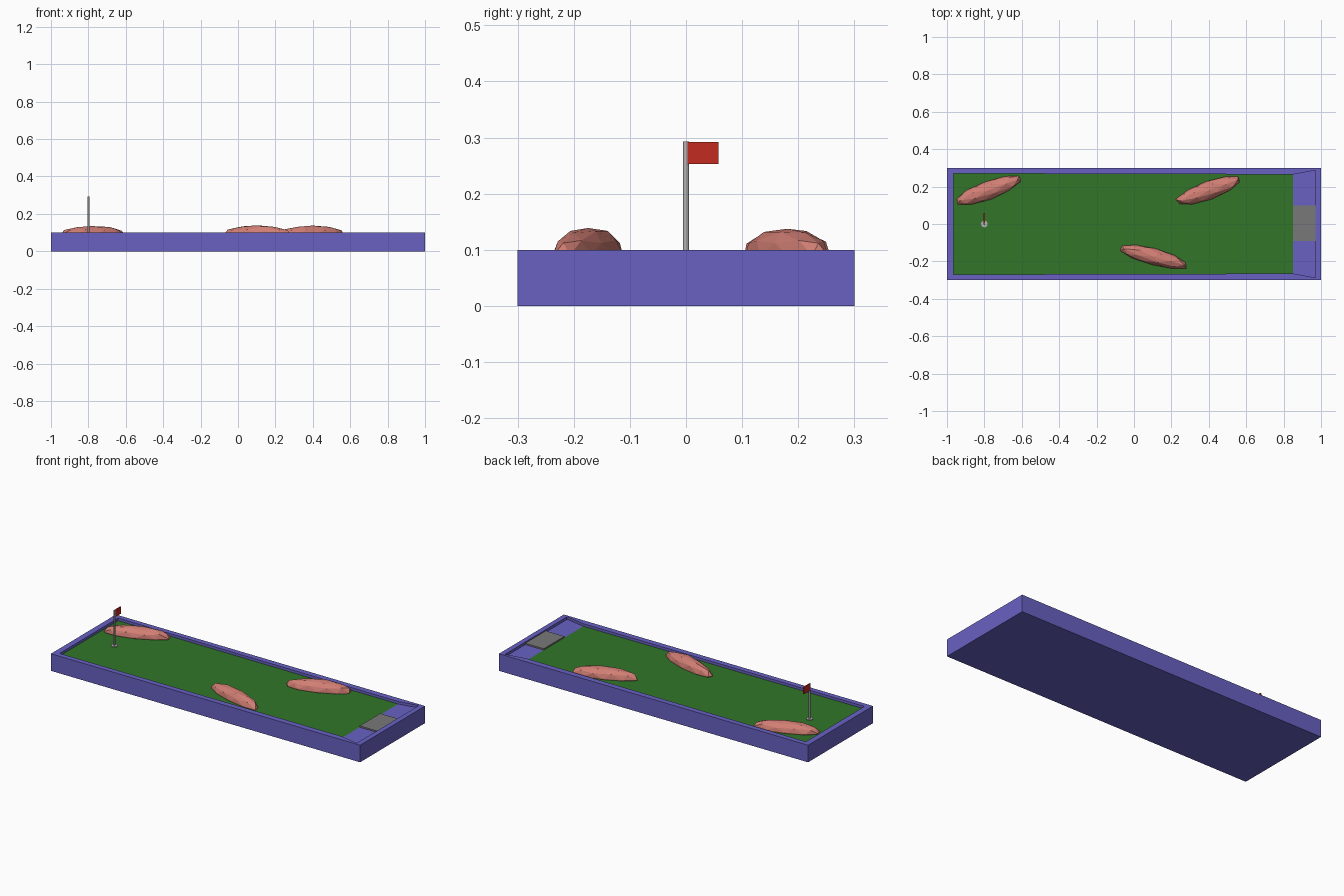
import bpy, bmesh, math, random
from mathutils import Vector

cube = bpy.data.objects.get("Cube")
if cube:
    bpy.data.objects.remove(cube, do_unlink=True)
random.seed(4)


def material(name, rgb):
    m = bpy.data.materials.new(name)
    m.use_nodes = True
    m.diffuse_color = (*rgb, 1)
    m.node_tree.nodes["Principled BSDF"].inputs["Base Color"].default_value = (*rgb, 1)
    return m


blue = material("blue_frame", (0.14, 0.12, 0.54))
green = material("green_turf", (0.032, 0.18, 0.023))
grey = material("grey_mat", (0.19, 0.19, 0.19))
metal = material("light_metal", (0.45, 0.45, 0.45))
red = material("red_flag", (0.54, 0.025, 0.015))
clay = material("pink_rock", (0.64, 0.21, 0.175))

FLOOR, RIM = 0.085, 0.1


def make_object(name, bm, *mats):
    bmesh.ops.recalc_face_normals(bm, faces=bm.faces)
    mesh = bpy.data.meshes.new(name)
    bm.to_mesh(mesh)
    bm.free()
    for m in mats:
        mesh.materials.append(m)
    obj = bpy.data.objects.new(name, mesh)
    bpy.context.collection.objects.link(obj)
    return obj


def box(name, low, high, mat):
    bm = bmesh.new()
    bmesh.ops.create_cube(bm, size=1)
    lo, hi = Vector(low), Vector(high)
    for v in bm.verts:
        v.co = (lo + hi) / 2 + v.co * (hi - lo)
    return make_object(name, bm, mat)


def cylinder(name, x, radius, z0, z1, sides, mat):
    bm = bmesh.new()
    bmesh.ops.create_cone(bm, cap_ends=True, segments=sides, radius1=radius,
                          radius2=radius, depth=z1 - z0)
    bmesh.ops.translate(bm, verts=bm.verts, vec=(x, 0, (z0 + z1) / 2))
    return make_object(name, bm, mat)


# Course tray: outer wall, flat rim, recessed floor that flares at the tee end
def ring(bm, half, z):
    pts = half + [(x, -y) for x, y in reversed(half)]
    return [bm.verts.new((x, y, z)) for x, y in pts]


outer = [(-1, 0.3), (0.85, 0.3), (1, 0.3)]
inner = [(-0.965, 0.27), (0.85, 0.265), (0.97, 0.287)]
bm = bmesh.new()
rings = [ring(bm, outer, 0), ring(bm, outer, RIM), ring(bm, inner, RIM), ring(bm, inner, FLOOR)]
for a, b in zip(rings, rings[1:]):
    for i in range(len(a)):
        j = (i + 1) % len(a)
        bm.faces.new((a[i], a[j], b[j], b[i]))
bm.faces.new(rings[0])
f = rings[-1]
turf = bm.faces.new((f[0], f[1], f[4], f[5]))
bm.faces.new((f[1], f[2], f[3], f[4]))
turf.material_index = 1
make_object("course_tray", bm, blue, green)

# Tee mat
box("tee_mat", (0.85, -0.09, FLOOR - 0.005), (0.97, 0.1, FLOOR + 0.008), grey)

# Hole and flag
cylinder("hole_cup", -0.8, 0.018, FLOOR - 0.005, FLOOR + 0.004, 16, metal)
cylinder("flag_pole", -0.8, 0.005, FLOOR, 0.293, 12, metal)
box("flag", (-0.804, 0, 0.253), (-0.796, 0.058, 0.292), red)


# Faceted rock obstacles
def rock(name, x, y, length, width, angle, top):
    bm = bmesh.new()
    bmesh.ops.create_icosphere(bm, subdivisions=2, radius=1)
    for v in bm.verts:
        v.co *= random.uniform(0.95, 1.03)
    obj = make_object(name, bm, clay)
    obj.location = (x, y, 0.09)
    obj.scale = (length, width, top - 0.09)
    obj.rotation_euler.z = math.radians(angle)


rock("far_rock", -0.78, 0.18, 0.188, 0.05, 20, 0.136)
rock("middle_rock", 0.105, -0.175, 0.19, 0.046, -15, 0.14)
rock("near_rock", 0.4, 0.18, 0.188, 0.05, 20, 0.14)
